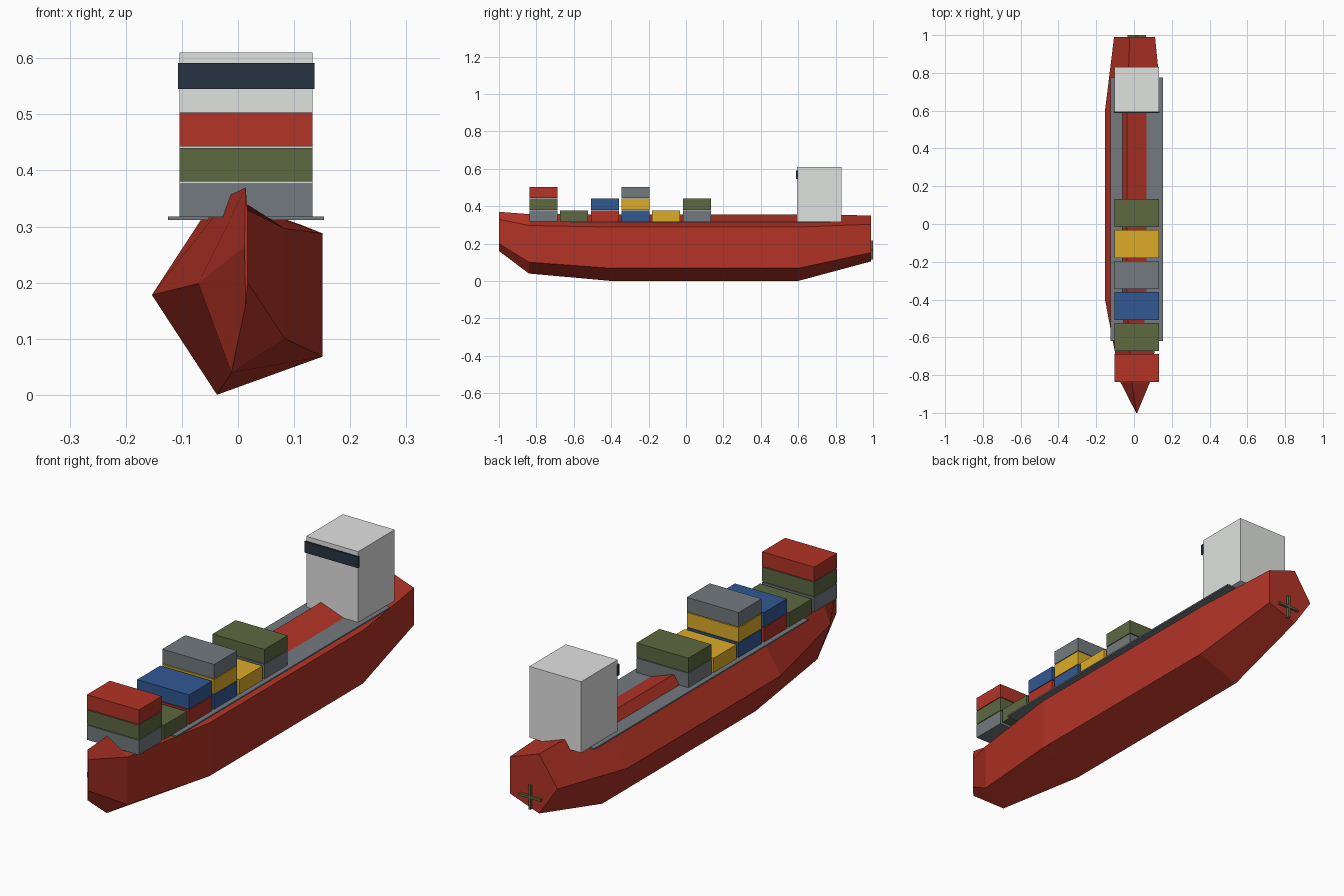
import bpy, bmesh, math

if "Cube" in bpy.data.objects:
    bpy.data.objects.remove(bpy.data.objects["Cube"])

CX = 0.0145  # centreline of the ship


def material(name, hex_code):
    srgb = [int(hex_code[i:i + 2], 16) / 255 for i in (0, 2, 4)]
    colour = [((c + 0.055) / 1.055) ** 2.4 for c in srgb] + [1]
    m = bpy.data.materials.new(name)
    m.use_nodes = True
    m.diffuse_color = colour
    m.node_tree.nodes["Principled BSDF"].inputs["Base Color"].default_value = colour
    return m


MATS = {name: material(name, code) for name, code in {
    "red": "B33326", "green": "5D6840", "grey": "727A7E", "blue": "315893",
    "yellow": "DCAB27", "white": "E0E2E0", "navy": "273343"}.items()}


def finish(name, bm, mat):
    bmesh.ops.recalc_face_normals(bm, faces=bm.faces)
    mesh = bpy.data.meshes.new(name)
    bm.to_mesh(mesh)
    bm.free()
    mesh.materials.append(MATS[mat])
    obj = bpy.data.objects.new(name, mesh)
    bpy.context.collection.objects.link(obj)
    return obj


def box(name, mat, width, y0, y1, z0, z1):
    bm = bmesh.new()
    bmesh.ops.create_cube(bm, size=1)
    bmesh.ops.scale(bm, vec=(width, y1 - y0, z1 - z0), verts=bm.verts)
    bmesh.ops.translate(bm, vec=(CX, (y0 + y1) / 2, (z0 + z1) / 2), verts=bm.verts)
    return finish(name, bm, mat)


# Hull: five-sided rings (y, centre z, x radius, z radius) lofted bow to stern
bm = bmesh.new()
rings = []
for y, cz, rx, rz in [(-1, 0.265, 0.003, 0.11), (-0.84, 0.1985, 0.085, 0.167),
                      (-0.4, 0.178, 0.168, 0.187), (0.6, 0.178, 0.168, 0.187),
                      (0.99, 0.2275, 0.12, 0.129)]:
    angles = [math.radians(36 + 72 * i) for i in range(5)]
    rings.append([bm.verts.new((CX + rx * math.cos(a), y, cz + rz * math.sin(a)))
                  for a in angles])
for a, b in zip(rings, rings[1:]):
    for i in range(5):
        j = (i + 1) % 5
        bm.faces.new((a[i], a[j], b[j], b[i]))
bm.faces.new(rings[0])
bm.faces.new(rings[-1])
finish("hull", bm, "red")

# Deck plate, bridge tower and its window band
box("deck", "grey", 0.278, -0.62, 0.775, 0.312, 0.318)
box("bridge", "white", 0.237, 0.594, 0.832, 0.316, 0.61)
box("bridge_window", "navy", 0.243, 0.587, 0.599, 0.545, 0.591)

# Container stacks, listed bow to stern and bottom to top
stacks = [("grey", "green", "red"), ("green",), ("red", "blue"),
          ("blue", "yellow", "grey"), ("yellow",), ("grey", "green")]
for row, stack in enumerate(stacks):
    y = -0.762 + 0.164 * row
    for level, colour in enumerate(stack):
        z = 0.317 + 0.063 * level
        box(f"container_{row + 1}_{level + 1}", colour, 0.237,
            y - 0.075, y + 0.075, z, z + 0.06)

# Propeller: two crossed blades on the stern
box("propeller_blade_vertical", "green", 0.011, 0.986, 1.0, 0.115, 0.215)
box("propeller_blade_horizontal", "green", 0.1, 0.986, 1.0, 0.16, 0.17)
